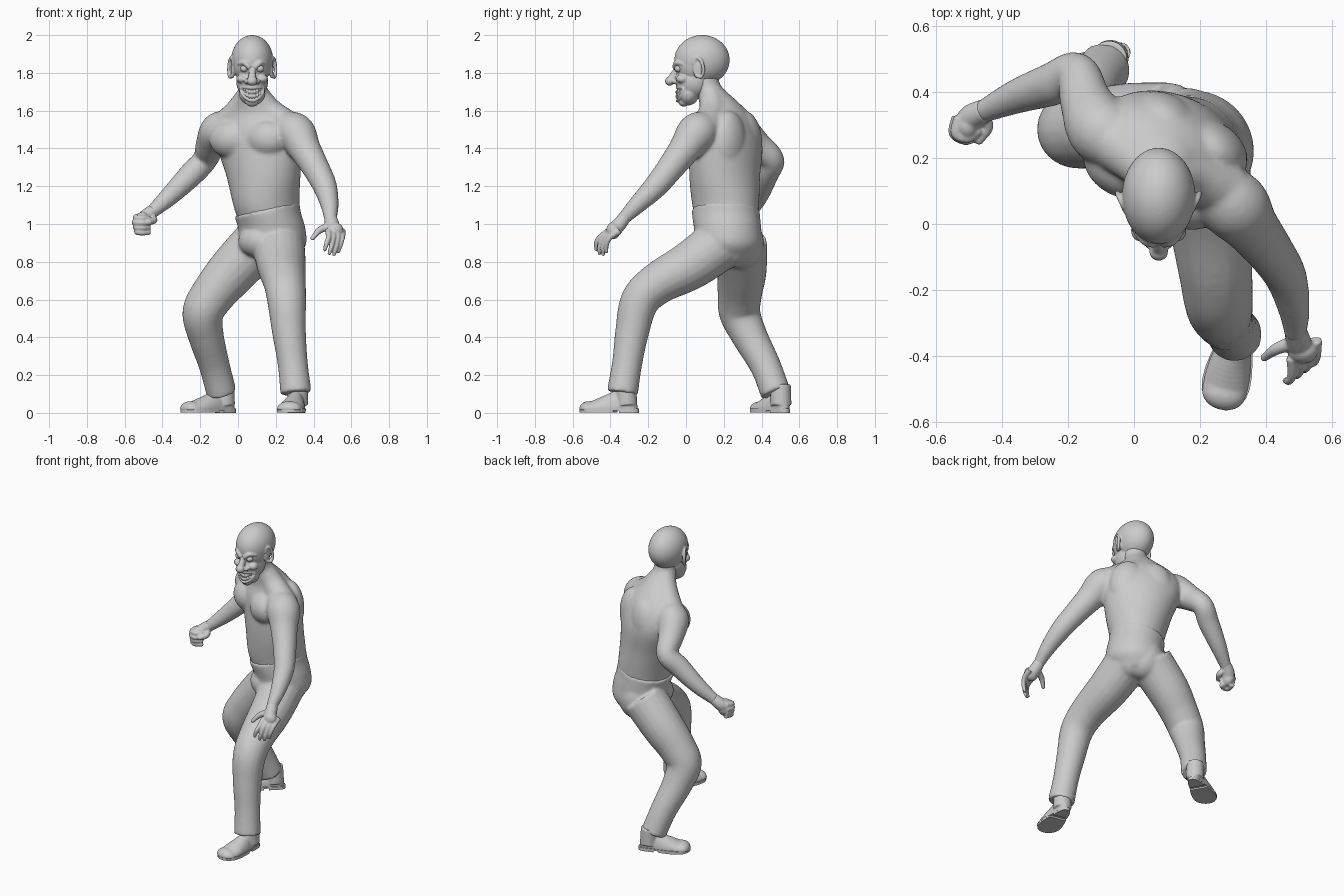
import bpy, bmesh, math
from mathutils import Vector, Matrix

if "Cube" in bpy.data.objects:
    bpy.data.objects.remove(bpy.data.objects["Cube"])

GREY = (0.6, 0.6, 0.6, 1)
clay = bpy.data.materials.new("clay_grey")
clay.use_nodes = True
clay.diffuse_color = GREY
clay.node_tree.nodes["Principled BSDF"].inputs["Base Color"].default_value = GREY


def spline(points, steps=6):
    """Smooth path through points of any dimension."""
    pts = [Vector(p) for p in points]
    pts = [pts[0] * 2 - pts[1]] + pts + [pts[-1] * 2 - pts[-2]]
    out = []
    for a, b, c, d in zip(pts, pts[1:], pts[2:], pts[3:]):
        for i in range(steps):
            t = i / steps
            out.append(b + (c - a) * (t / 2) + (a * 2 - b * 5 + c * 4 - d) * (t * t / 2)
                       + (b * 3 - a - c * 3 + d) * (t ** 3 / 2))
    return out + [pts[-2]]


class Part:
    """Collects overlapping solids and fuses them into one smooth surface."""

    def __init__(self):
        self.bm = bmesh.new()

    def skin(self, rings):
        rings = [[self.bm.verts.new(p) for p in ring] for ring in rings]
        n = len(rings[0])
        for lower, upper in zip(rings, rings[1:]):
            for i in range(n):
                j = (i + 1) % n
                self.bm.faces.new((lower[i], lower[j], upper[j], upper[i]))
        self.bm.faces.new(rings[0][::-1])
        self.bm.faces.new(rings[-1])

    def tube(self, *points, sides=20):
        """Round limb; points are x, y, z, radius."""
        path = spline(points)
        rings, side = [], None
        for i, p in enumerate(path):
            way = (path[min(i + 1, len(path) - 1)] - path[max(i - 1, 0)]).xyz.normalized()
            side = way.orthogonal() if side is None else side - way * side.dot(way)
            side.normalize()
            up = way.cross(side)
            turns = [math.tau * k / sides for k in range(sides)]
            rings.append([p.xyz + (side * math.cos(t) + up * math.sin(t)) * p.w for t in turns])
        self.skin(rings)

    def finger(self, *points):
        self.tube(*points, sides=12)
        self.blob(points[-1][:3], [points[-1][3]] * 3)

    def trunk(self, *levels, sides=40):
        """Level oval slices; each is x, y, z, half width, half depth, turn."""
        rings = []
        for x, y, z, a, b, turn in spline(levels):
            spin = Matrix.Rotation(math.radians(turn), 3, "Z")
            rings.append([Vector((x, y, z)) + spin @ Vector((a * math.cos(t), b * math.sin(t), 0))
                          for t in (math.tau * k / sides for k in range(sides))])
        self.skin(rings)

    def blob(self, centre, size, turn=0):
        m = (Matrix.Translation(centre) @ Matrix.Rotation(math.radians(turn), 4, "Z")
             @ Matrix.Diagonal((*size, 1)))
        bmesh.ops.create_uvsphere(self.bm, u_segments=48, v_segments=32, radius=1, matrix=m)

    def cut(self, point, away):
        """Slice off and close everything on the away side of a plane."""
        geom = self.bm.verts[:] + self.bm.edges[:] + self.bm.faces[:]
        bmesh.ops.bisect_plane(self.bm, geom=geom, plane_co=point, plane_no=away, clear_outer=True)
        bmesh.ops.holes_fill(self.bm, edges=self.bm.edges[:])

    def finish(self, name, voxel=0, smooth=0):
        bmesh.ops.recalc_face_normals(self.bm, faces=self.bm.faces)
        mesh = bpy.data.meshes.new(name)
        self.bm.to_mesh(mesh)
        self.bm.free()
        mesh.materials.append(clay)
        ob = bpy.data.objects.new(name, mesh)
        bpy.context.collection.objects.link(ob)
        if voxel:
            fuse = ob.modifiers.new("fuse", "REMESH")
            fuse.mode, fuse.voxel_size, fuse.use_smooth_shade = "VOXEL", voxel, True
            relax = ob.modifiers.new("relax", "SMOOTH")
            relax.factor, relax.iterations = 0.5, smooth


# Torso with chest, shoulder blades, neck muscles and both arms
body = Part()
body.trunk((.175, .22, .98, .16, .16, -42), (.15, .21, 1.1, .172, .18, -40),
           (.135, .205, 1.25, .205, .177, -36), (.115, .212, 1.4, .24, .172, -32),
           (.10, .21, 1.5, .235, .155, -28), (.09, .205, 1.58, .18, .125, -25),
           (.08, .17, 1.65, .11, .1, -18), (.08, .115, 1.73, .072, .072, 0),
           (.08, .1, 1.8, .068, .068, 0))
for x, y in ((.15, .08), (-.04, .175)):
    body.blob((x, y, 1.45), (.12, .09, .1), -30)
for x, y in ((.235, .225), (.1, .305)):
    body.blob((x, y, 1.43), (.12, .085, .17), -35)
body.tube((.1, .13, 1.69, .06), (.17, .14, 1.59, .075), (.28, .1, 1.5, .088))
body.tube((.06, .14, 1.69, .06), (0, .2, 1.59, .075), (-.08, .26, 1.5, .085))
body.tube((.24, .11, 1.51, .09), (.305, .055, 1.48, .106), (.352, -.005, 1.4, .086),
          (.41, -.08, 1.3, .073), (.46, -.16, 1.2, .064), (.485, -.26, 1.1, .048),
          (.49, -.34, 1.02, .033))
body.tube((-.03, .25, 1.51, .09), (-.1, .285, 1.49, .102), (-.145, .37, 1.42, .08),
          (-.175, .455, 1.34, .066), (-.245, .425, 1.265, .066), (-.36, .385, 1.15, .052),
          (-.47, .335, 1.05, .033))
body.finish("torso_and_arms", .01, 8)

# Trousers: hips and two bent legs under a slanting waistband
trousers = Part()
trousers.trunk((.145, .21, 1.16, .176, .18, -41), (.152, .21, 1.07, .176, .183, -42),
               (.178, .22, .98, .178, .178, -42), (.185, .23, .89, .178, .17, -42),
               (.18, .25, .81, .13, .11, -42))
trousers.cut((.15, .21, 1.08), (-.23, 0, 1))
trousers.blob((.225, .245, .91), (.115, .11, .14), -40)
trousers.blob((.165, .295, .9), (.12, .115, .14), -40)
trousers.blob((.1, .135, .91), (.11, .08, .085), -40)
trousers.tube((.21, .215, .92, .142), (.23, .03, .785, .13), (.248, -.15, .685, .112),
              (.258, -.245, .59, .103), (.27, -.285, .43, .09), (.29, -.312, .26, .08),
              (.307, -.337, .105, .083))
trousers.tube((.11, .29, .9, .14), (-.03, .295, .75, .132), (-.13, .285, .63, .118),
              (-.185, .285, .53, .11), (-.17, .335, .41, .095), (-.125, .42, .25, .082),
              (-.087, .475, .105, .08))
trousers.finish("trousers", .01, 6)


# Shoes with a leather upper, thin sole and heel block
def shoe(side, heel, toe):
    heel, toe = Vector((*heel, 0)), Vector((*toe, 0))
    way = (toe - heel).normalized()
    length = (toe - heel).length
    place = Matrix.Translation(heel) @ way.to_track_quat("X", "Z").to_matrix().to_4x4()

    def width(u):
        return .054 + .017 * math.sin(math.pi * (u * 1.5 - .6))

    def outline(start, end, z, grow, count=12):
        us = [start + (end - start) * (1 - math.cos(math.pi * k / count)) / 2
              for k in range(count + 1)]
        half = [(u, (width(u) + grow) * min(1, math.sqrt(max(0, 1 - abs(u * 2 - 1) ** 5)) + .05))
                for u in us]
        loop = half + [(u, -w) for u, w in reversed(half)]
        return [place @ Vector((u * length, w, z)) for u, w in loop]

    upper = Part()
    upper.tube((*(place @ Vector((.07, 0, .15))), .055), (*(place @ Vector((.065, 0, .04))), .056))
    for k in range(16):
        u = .18 + k * .0445
        tall = .042 + .11 * max(0, 1 - u * 1.3)
        upper.blob(place @ Vector((u * length, 0, .02)), (.05, width(u) - .002, tall),
                   math.degrees(math.atan2(way.y, way.x)))
    upper.cut((0, 0, .015), (0, 0, -1))
    upper.finish(side + "_shoe", .005, 6)
    sole = Part()
    sole.skin([outline(0, 1, z, .003) for z in (.012, .022)])
    sole.skin([outline(0, .3, z, .002) for z in (0, .014)])
    sole.skin([outline(.4, 1, z, .002) for z in (.002, .014)])
    sole.finish(side + "_sole")


shoe("left", (.33, -.25), (.262, -.562))
shoe("right", (-.015, .535), (-.295, .375))

# Open left hand: palm, four reaching fingers and a thumb
hand = Part()
hand.tube((.488, -.32, 1.04, .033), (.5, -.36, .99, .038), (.51, -.395, .95, .033))
hand.blob((.512, -.385, .965), (.046, .038, .045))
for k in range(4):
    x, y = .475 + k * .024, -.435 + k * .018
    drop = (.0, .02, .025, .01)[k]
    hand.finger((x + .005, y + .03, .965, .019), (x + .005, y - .02, .93, .015),
                (x - .005, y - .04, .9 - drop, .013), (x - .015, y - .04, .865 - drop, .01))
hand.finger((.48, -.36, .99, .022), (.43, -.38, .965, .018), (.395, -.405, .925, .012))
hand.finish("left_hand", .005, 2)

# Closed right fist, its fingers curled at slightly different depths
fist = Part()
fist.tube((-.45, .345, 1.07, .035), (-.49, .325, 1.035, .04), (-.505, .3, 1.01, .042))
fist.blob((-.505, .3, 1.01), (.04, .05, .055))
for k in range(4):
    z, tuck = 1.038 - k * .025, .006 * abs(k - 1)
    fist.finger((-.535 + tuck, .325, z, .018), (-.545 + tuck, .275, z - .005, .017),
                (-.505, .255 + tuck, z - .008, .016), (-.475, .28, z - .008, .014))
fist.finger((-.465, .335, 1.04, .022), (-.445, .295, 1.02, .019), (-.47, .255, 1.01, .015))
fist.finish("right_fist", .005, 2)

# Bald head with heavy brow, cheeks, round nose, grinning lips and ears
MID = .075
head = Part()
head.blob((MID, .085, 1.868), (.111, .146, .132))
head.blob((MID, .05, 1.845), (.1, .108, .115))
head.blob((MID, .04, 1.755), (.084, .095, .095))
head.blob((MID, .012, 1.69), (.07, .056, .062))
head.blob((MID, -.012, 1.648), (.036, .028, .027))
head.tube((MID, -.04, 1.83, .015), (MID, -.065, 1.79, .019), (MID, -.08, 1.757, .025))
head.blob((MID, -.086, 1.757), (.028, .025, .025))
for s in (-1, 1):
    head.blob((MID + s * .026, -.058, 1.755), (.017, .018, .015))
    head.blob((MID + s * .054, -.02, 1.768), (.03, .033, .024))
    head.tube((MID + s * .012, -.06, 1.826, .013), (MID + s * .042, -.05, 1.853, .014),
              (MID + s * .075, -.014, 1.848, .01))
    head.tube(*[(MID + s * (.112 + .012 * math.cos(t)), .066 + .026 * math.cos(t),
                 1.828 + .052 * math.sin(t) - .012 * math.cos(t), .009)
                for t in (-2, -1, 0, 1, 2, 3)])
    head.blob((MID + s * .102, .062, 1.82), (.01, .025, .05))
for k in range(3):
    head.tube(*[(MID + u, -.05 + k * .014 + u * u * 6, 1.885 + k * .022 - u * u * 3, .006)
                for u in (-.06, -.03, 0, .03, .06)])
lips = [math.tau * k / 12 for k in range(13)]
head.tube(*[(MID + .062 * math.cos(t), -.046 + .034 * math.cos(t) ** 2,
             1.687 + .034 * math.sin(t) + .026 * math.cos(t) ** 2, .008) for t in lips])
head.finish("head", .005, 2)

# Eyeballs and bared teeth
eyes = Part()
for s in (-1, 1):
    eyes.blob((MID + s * .042, -.04, 1.822), (.021, .021, .019))
eyes.finish("eyes", .004, 1)
teeth = Part()
for k in range(-3, 4):
    for z in (1.699, 1.675):
        teeth.blob((MID + k * .0135, -.046 + k * k * .0022, z + k * k * .0016), (.0075, .01, .012))
teeth.finish("teeth", .003, 1)
